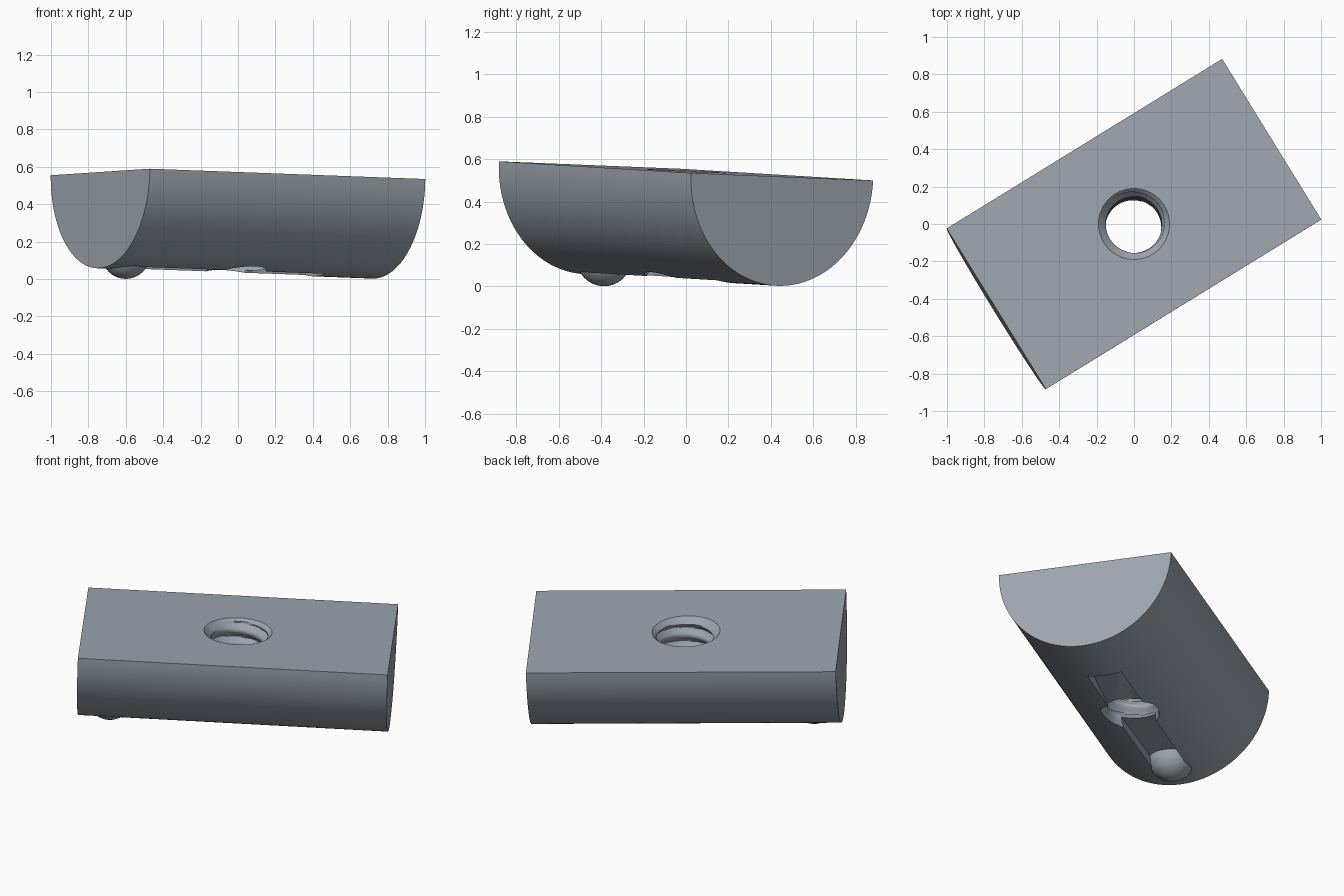
import bpy, bmesh, math
from mathutils import Matrix, Vector

old = bpy.data.objects.get("Cube")
if old:
    bpy.data.objects.remove(old, do_unlink=True)

# Tilted frame: u along the nut, v across it, w out of the flat top
u = Vector((1.47, 0.905, -0.055)).normalized()
v = Vector((-0.53, 0.86, -0.035))
v = (v - u * v.dot(u)).normalized()
frame = Matrix((u, v, u.cross(v))).transposed().to_4x4()
frame.translation = (0, 0, 0.545)

HALF_LENGTH, RADIUS = 0.865, 0.505
DEPTH = 0.515
HOLE, GROOVE, PITCH = 0.15, 0.178, 0.085

steel = bpy.data.materials.new("grey_steel")
steel.use_nodes = True
colour = (0.34, 0.38, 0.43, 1)
steel.diffuse_color = colour
steel.node_tree.nodes["Principled BSDF"].inputs["Base Color"].default_value = colour


def make(name, bm):
    bmesh.ops.recalc_face_normals(bm, faces=bm.faces)
    mesh = bpy.data.meshes.new(name)
    bm.to_mesh(mesh)
    bm.free()
    mesh.materials.append(steel)
    obj = bpy.data.objects.new(name, mesh)
    bpy.context.collection.objects.link(obj)
    obj.matrix_world = frame
    return obj


def prism(name, points, direction):
    """Extrude a flat outline along a direction."""
    bm = bmesh.new()
    face = bm.faces.new([bm.verts.new(p) for p in points])
    out = bmesh.ops.extrude_face_region(bm, geom=[face])
    moved = [g for g in out["geom"] if isinstance(g, bmesh.types.BMVert)]
    bmesh.ops.translate(bm, verts=moved, vec=direction)
    return make(name, bm)


def thread_radius(angle, w):
    """Helical V thread with a countersink at the flat top."""
    turn = (w / PITCH - angle / math.tau) % 1
    ridge = max(0, 1 - abs(turn - 0.5) / 0.4)
    return max(HOLE + (GROOVE - HOLE) * ridge, 0.19 + w)


def threaded_cutter(sides=48, steps=90):
    bm = bmesh.new()
    rings = []
    for j in range(steps + 1):
        w = 0.02 - 0.62 * j / steps
        ring = []
        for i in range(sides):
            a = math.tau * i / sides
            r = thread_radius(a, w)
            ring.append(bm.verts.new((r * math.cos(a), r * math.sin(a), w)))
        rings.append(ring)
    for low, high in zip(rings, rings[1:]):
        for i in range(sides):
            k = (i + 1) % sides
            bm.faces.new((low[i], low[k], high[k], high[i]))
    bm.faces.new(rings[0])
    bm.faces.new(rings[-1])
    return make("thread_cutter", bm)


# Half-round body
arc = [math.pi * i / 64 for i in range(65)]
body = prism("nut_body", [(-HALF_LENGTH, RADIUS * math.cos(a), -DEPTH * math.sin(a))
                          for a in arc], (2 * HALF_LENGTH, 0, 0))

# Spring slot: ramp on one side of the hole, level floor on the ball side
slot = prism("slot_cutter", [(x, -0.1, w) for x, w in (
    (0.49, -0.6), (0.49, -0.42), (0.14, -0.495), (0, -0.46),
    (-0.72, -0.44), (-0.72, -0.6))], (0, 0.2, 0))

for cutter in (slot, threaded_cutter()):
    cut = body.modifiers.new(cutter.name, "BOOLEAN")
    cut.operation = "DIFFERENCE"
    cut.solver = "EXACT"
    cut.object = cutter
    cutter.hide_render = True

# Apply the cuts, then drop the cutters
bpy.context.view_layer.update()
graph = bpy.context.evaluated_depsgraph_get()
body.data = bpy.data.meshes.new_from_object(body.evaluated_get(graph))
body.modifiers.clear()
for obj in list(bpy.context.scene.objects):
    if obj.name.endswith("_cutter"):
        bpy.data.objects.remove(obj, do_unlink=True)

# Spring ball at one end of the slot
bm = bmesh.new()
bmesh.ops.create_uvsphere(bm, u_segments=32, v_segments=16, radius=0.13)
bmesh.ops.translate(bm, verts=bm.verts, vec=(-0.7, 0, -0.437))
ball = make("spring_ball", bm)

for obj in (body, ball):
    bpy.ops.object.select_all(action="DESELECT")
    obj.select_set(True)
    bpy.context.view_layer.objects.active = obj
    bpy.ops.object.shade_smooth_by_angle(angle=math.radians(30))
